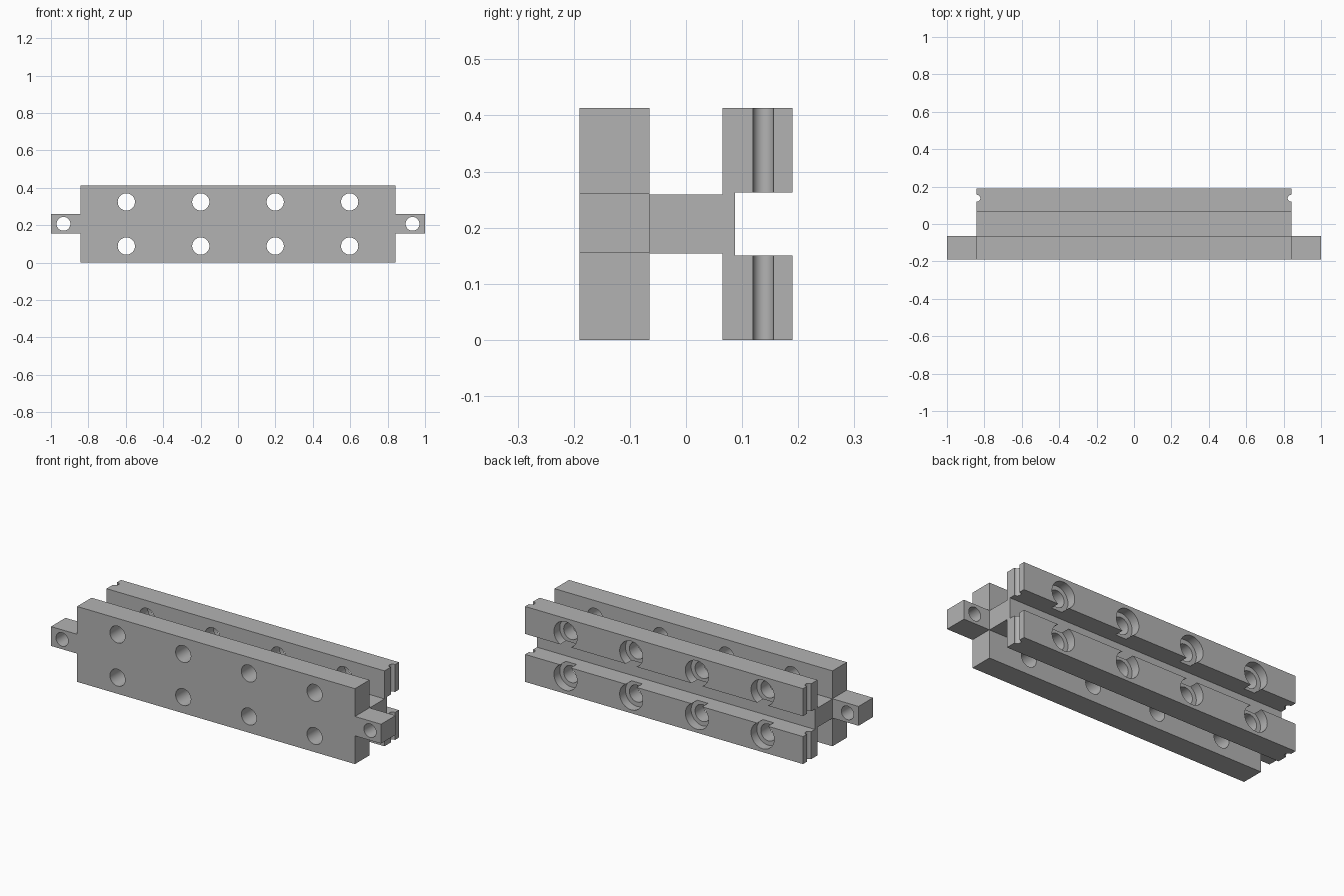
import bpy
import bmesh
from math import radians
from mathutils import Matrix, Vector

cube = bpy.data.objects.get("Cube")
if cube:
    bpy.data.objects.remove(cube, do_unlink=True)

MID = 0.2065      # middle height
END = 0.842       # half length of the rail
FRONT, BACK = -0.19, 0.19

grey = bpy.data.materials.new("plain_grey")
grey.use_nodes = True
grey.diffuse_color = (0.45, 0.45, 0.45, 1)
grey.node_tree.nodes["Principled BSDF"].inputs["Base Color"].default_value = (0.45, 0.45, 0.45, 1)


def make_object(name, bm):
    bmesh.ops.recalc_face_normals(bm, faces=bm.faces)
    mesh = bpy.data.meshes.new(name)
    bm.to_mesh(mesh)
    bm.free()
    obj = bpy.data.objects.new(name, mesh)
    obj.data.materials.append(grey)
    bpy.context.collection.objects.link(obj)
    return obj


def add_cylinder(bm, radius, centre, length, axis):
    turn = Matrix.Rotation(radians(90), 4, 'X') if axis == 'Y' else Matrix()
    bmesh.ops.create_cone(bm, cap_ends=True, segments=48, radius1=radius, radius2=radius,
                          depth=length, matrix=Matrix.Translation(centre) @ turn)


def cut(obj, bm):
    cutter = make_object("cutter", bm)
    cutter.hide_render = True
    mod = obj.modifiers.new("cut", 'BOOLEAN')
    mod.operation, mod.solver, mod.object = 'DIFFERENCE', 'EXACT', cutter
    bpy.context.view_layer.objects.active = obj
    bpy.ops.object.modifier_apply(modifier=mod.name)
    bpy.data.objects.remove(cutter, do_unlink=True)


def shade(obj):
    bpy.ops.object.select_all(action='DESELECT')
    obj.select_set(True)
    bpy.context.view_layer.objects.active = obj
    bpy.ops.object.shade_smooth_by_angle(angle=radians(30))


# Rail: H-shaped section with a slot in the back, swept along x
half = [(FRONT, MID), (-0.065, MID), (-0.065, 0.053), (0.065, 0.053),
        (0.065, MID), (BACK, MID), (BACK, 0.056), (0.087, 0.056)]
section = [(y, MID + h) for y, h in half] + [(y, MID - h) for y, h in reversed(half)]
bm = bmesh.new()
face = bm.faces.new([bm.verts.new((-END, y, z)) for y, z in section])
swept = bmesh.ops.extrude_face_region(bm, geom=[face])
bmesh.ops.translate(bm, vec=Vector((2 * END, 0, 0)),
                    verts=[v for v in swept["geom"] if isinstance(v, bmesh.types.BMVert)])
rail = make_object("rail", bm)

# Bolt holes through both flanges, with wider recesses at the back
holes, recesses = bmesh.new(), bmesh.new()
for i in range(4):
    x = (i - 1.5) * 0.398
    for z in (MID - 0.118, MID + 0.118):
        add_cylinder(holes, 0.046, (x, 0, z), 0.6, 'Y')
        add_cylinder(recesses, 0.07, (x, BACK, z), 0.1, 'Y')

# Upright round grooves in the ends of the rear flanges
for side in (-1, 1):
    add_cylinder(holes, 0.0185, (side * (END - 0.002), 0.138, MID), 0.6, 'Z')
cut(rail, holes)
cut(rail, recesses)
shade(rail)

# Drilled mounting tabs on the ends of the front flange
for side, name in ((-1, "right_tab"), (1, "left_tab")):
    bm = bmesh.new()
    bmesh.ops.create_cube(bm, size=1, matrix=Matrix.Translation((side * (1 + END) / 2, -0.1275, MID + 0.001))
                          @ Matrix.Diagonal((1 - END, 0.125, 0.106, 1)))
    tab = make_object(name, bm)
    hole = bmesh.new()
    add_cylinder(hole, 0.037, (side * 0.933, -0.1275, MID + 0.001), 0.3, 'Y')
    cut(tab, hole)
    shade(tab)
